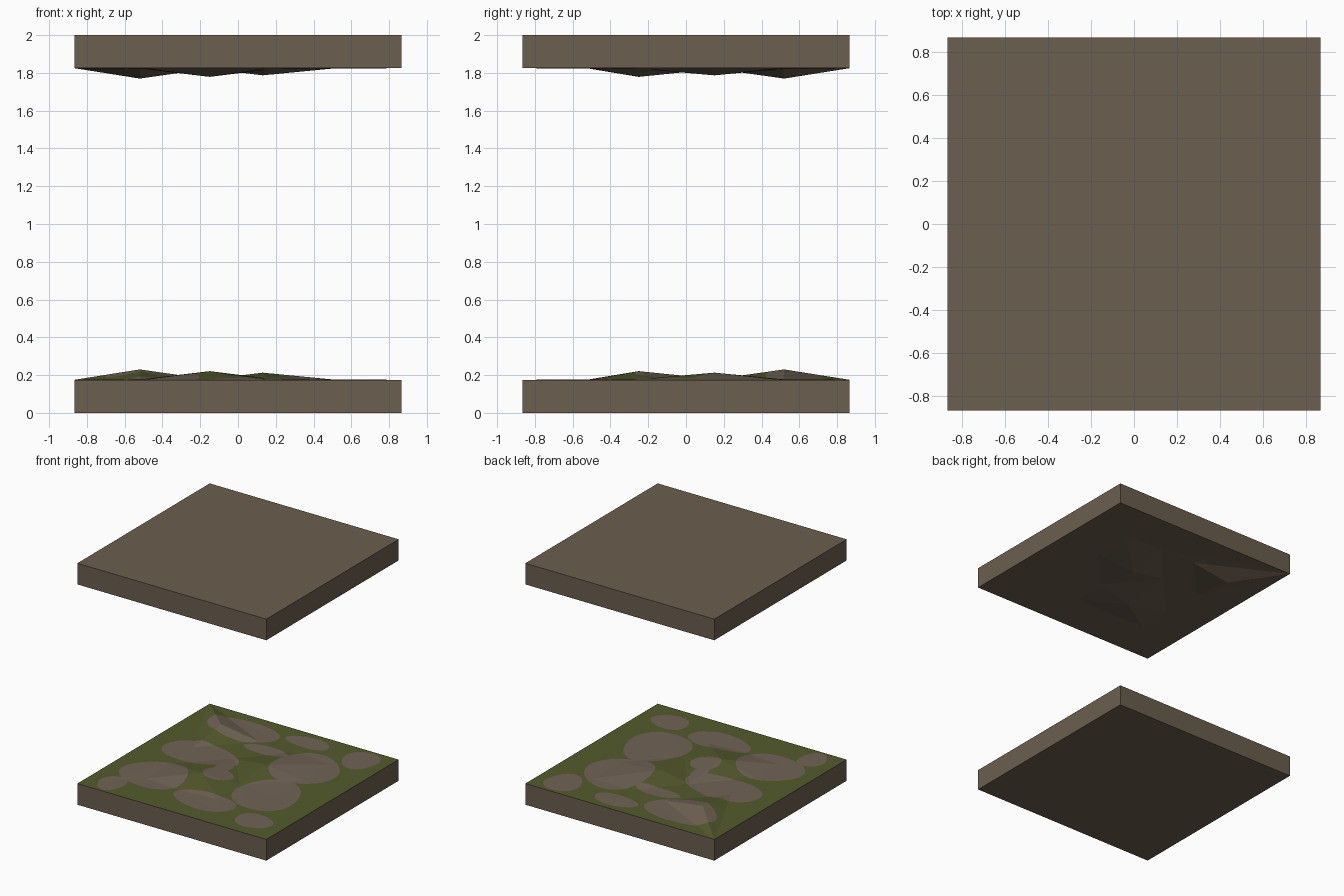
import bpy, bmesh, math
from mathutils import Vector
from mathutils.bvhtree import BVHTree
from mathutils.geometry import delaunay_2d_cdt, barycentric_transform

if "Cube" in bpy.data.objects:
    bpy.data.objects.remove(bpy.data.objects["Cube"])

H = 0.866      # half width of a slab
EDGE = 0.175   # slab thickness at the rim


def material(name, rgb):
    m = bpy.data.materials.new(name)
    m.diffuse_color = (*rgb, 1)
    m.use_nodes = True
    m.node_tree.nodes["Principled BSDF"].inputs["Base Color"].default_value = m.diffuse_color
    return m


earth = material("earth_brown", (0.147, 0.112, 0.077))
moss = material("moss_green", (0.088, 0.101, 0.026))
stone = material("stone_patch", (0.165, 0.125, 0.092))

# Coarse uneven surface: x, y, height
terrain = [Vector(p) for p in [
    (-H, -H, EDGE), (H, -H, EDGE), (H, H, EDGE), (-H, H, EDGE),
    (-0.52, 0.52, 0.23), (-0.15, -0.25, 0.221), (0.13, 0.15, 0.213),
    (-0.52, 0.15, 0.178), (-0.15, 0.17, 0.178), (-0.17, 0.52, 0.18),
    (0.15, 0.52, 0.177), (0.5, 0.5, 0.176), (0.5, 0.15, 0.177),
    (0.5, -0.2, 0.176), (0.5, -0.5, 0.176), (0.15, -0.5, 0.177),
    (-0.17, -0.52, 0.176), (-0.5, -0.5, 0.176), (-0.5, -0.2, 0.179),
    (0.16, -0.2, 0.182)]]
coarse = delaunay_2d_cdt([p.xy for p in terrain], [], [], 0, 1e-5)
c_flat = [Vector((p.x, p.y, 0)) for p in coarse[0]]
c_high = [terrain[o[0]] for o in coarse[3]]
c_tris = coarse[2]
tree = BVHTree.FromPolygons(c_flat, c_tris)


def lift(p):
    """Point on the coarse surface above a flat point."""
    q = Vector((p[0], p[1], 0))
    tri = c_tris[tree.find_nearest(q)[2]]
    return barycentric_transform(q, *[c_flat[i] for i in tri], *[c_high[i] for i in tri])


# Stone patches: centre x, y and radii
patches = [(-0.39, 0.61, 0.31, 0.18), (-0.41, 0.09, 0.33, 0.18), (0.14, 0.72, 0.19, 0.09),
           (0.64, 0.687, 0.14, 0.16), (0.39, 0.32, 0.26, 0.28), (-0.475, -0.41, 0.275, 0.23),
           (-0.66, -0.71, 0.105, 0.13), (-0.065, -0.165, 0.12, 0.11), (0.425, -0.225, 0.25, 0.28),
           (0.095, -0.575, 0.27, 0.14), (0.6, -0.65, 0.155, 0.12),
           (-0.03, 0.42, 0.20, 0.07), (-0.11, -0.03, 0.06, 0.10)]


def wobble(t, k):
    return 1 + 0.05 * math.sin(3 * t + 2 * k)


def in_patch(p):
    for k, (x, y, a, b) in enumerate(patches):
        u, v = (p.x - x) / a, (p.y - y) / b
        if math.hypot(u, v) < wobble(math.atan2(v, u), k):
            return True
    return False


def slab(name, points, tris, mats, rule, flip):
    """Closed slab: uneven face on one side, flat walls and base."""
    bm = bmesh.new()
    vs = [bm.verts.new(p) for p in points]
    for t in tris:
        f = bm.faces.new([vs[i] for i in t])
        f.material_index = rule(f.calc_center_median())
    rim = [min(vs, key=lambda v: (v.co.xy - c.xy).length) for c in terrain[:4]]
    base = [bm.verts.new((c.x, c.y, 0)) for c in terrain[:4]]
    for i in range(4):
        j = (i + 1) % 4
        bm.faces.new((base[i], base[j], rim[j], rim[i]))
    bm.faces.new(base[::-1])
    if flip:
        for v in bm.verts:
            v.co.z = 2 - v.co.z
    bmesh.ops.recalc_face_normals(bm, faces=bm.faces[:])
    me = bpy.data.meshes.new(name)
    bm.to_mesh(me)
    bm.free()
    for m in mats:
        me.materials.append(m)
    bpy.context.collection.objects.link(bpy.data.objects.new(name, me))


# Floor: cut patch outlines into the coarse surface
pts = [p.xy for p in c_flat]
edges = [tuple(e) for e in coarse[1]]
N = 28
for k, (x, y, a, b) in enumerate(patches):
    s = len(pts)
    for i in range(N):
        t = math.tau * i / N
        r = wobble(t, k)
        pts.append(Vector((x + a * r * math.cos(t), y + b * r * math.sin(t))))
        edges.append((s + i, s + (i + 1) % N))
fine = delaunay_2d_cdt(pts, edges, [], 0, 1e-5)
slab("floor_slab", [lift(p) for p in fine[0]], fine[2], [earth, moss, stone],
     lambda c: 2 if in_patch(c) else 1, False)

# Ceiling: plain mirrored slab
slab("ceiling_slab", c_high, c_tris, [earth], lambda c: 0, True)
